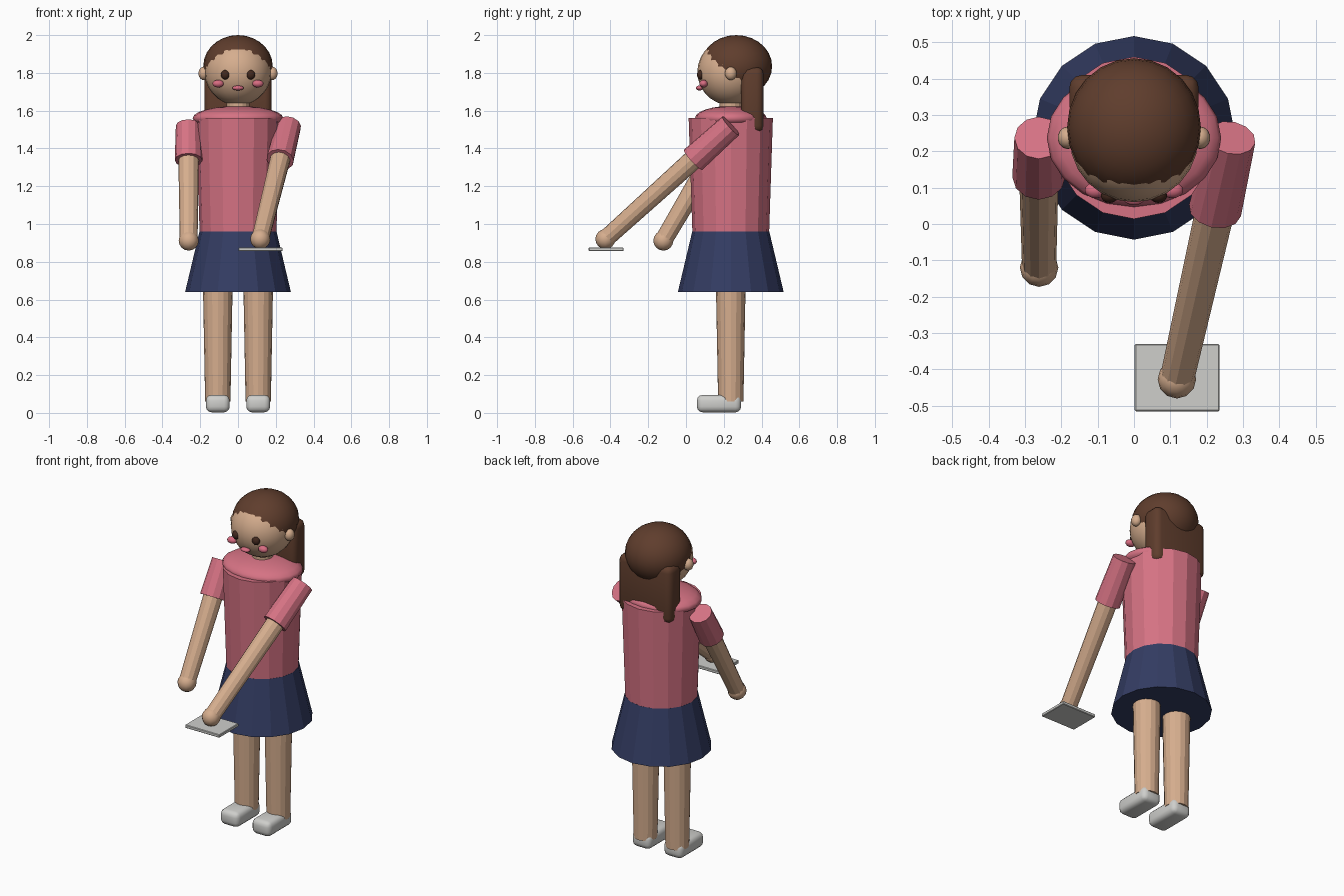
import bpy, bmesh, math
from mathutils import Vector, Matrix

cube = bpy.data.objects.get("Cube")
if cube:
    bpy.data.objects.remove(cube, do_unlink=True)


def material(name, rgb):
    m = bpy.data.materials.new(name)
    m.use_nodes = True
    m.diffuse_color = (*rgb, 1)
    m.node_tree.nodes["Principled BSDF"].inputs["Base Color"].default_value = (*rgb, 1)
    return m


skin = material("skin", (0.67, 0.42, 0.27))
hair = material("brown hair", (0.115, 0.047, 0.026))
pink = material("pink shirt", (0.67, 0.17, 0.23))
rose = material("rose blush", (0.68, 0.15, 0.22))
navy = material("navy skirt", (0.034, 0.046, 0.125))
grey = material("light grey", (0.62, 0.62, 0.60))
dark = material("dark eye", (0.055, 0.022, 0.013))


def finish(name, bm, mat, smooth=False):
    bmesh.ops.recalc_face_normals(bm, faces=bm.faces)
    for f in bm.faces:
        f.smooth = smooth
    mesh = bpy.data.meshes.new(name)
    bm.to_mesh(mesh)
    bm.free()
    mesh.materials.append(mat)
    obj = bpy.data.objects.new(name, mesh)
    bpy.context.collection.objects.link(obj)
    return obj


def ball(name, centre, radii, mat, segs=24, rings=14):
    bm = bmesh.new()
    bmesh.ops.create_uvsphere(bm, u_segments=segs, v_segments=rings, radius=1)
    bm.transform(Matrix.Translation(centre) @ Matrix.Diagonal((*radii, 1)))
    return finish(name, bm, mat, True)


def tube(name, a, b, ra, rb, mat, sides=16):
    """Capped, tapered tube running from point a to point b."""
    a, b = Vector(a), Vector(b)
    bm = bmesh.new()
    bmesh.ops.create_cone(bm, cap_ends=True, segments=sides, radius1=ra,
                          radius2=rb, depth=(b - a).length)
    turn = (b - a).to_track_quat("Z", "Y").to_matrix().to_4x4()
    bm.transform(Matrix.Translation((a + b) / 2) @ turn)
    return finish(name, bm, mat)


def block(name, low, high, mat, bevel, segments=3):
    low, high = Vector(low), Vector(high)
    bm = bmesh.new()
    bmesh.ops.create_cube(bm, size=1)
    bm.transform(Matrix.Translation((low + high) / 2)
                 @ Matrix.Diagonal((*(high - low), 1)))
    obj = finish(name, bm, mat, segments > 1)
    mod = obj.modifiers.new("rounded edges", "BEVEL")
    mod.width, mod.segments = bevel, segments
    return obj


Y = 0.237  # depth of the body axis

# Torso, shoulders and skirt
tube("torso", (0, Y, 0.95), (0, Y, 1.56), 0.203, 0.223, pink)
ball("shoulders", (0, Y, 1.56), (0.24, 0.19, 0.065), pink, 20, 12)
tube("skirt", (0, Y, 0.64), (0, Y, 0.96), 0.28, 0.204, navy)
tube("neck", (0, Y, 1.57), (0, Y, 1.68), 0.06, 0.06, skin)

# Head and hair
ball("head", (0, Y, 1.805), (0.177, 0.177, 0.177), skin)
ball("hair_cap", (0, 0.266, 1.835), (0.184, 0.19, 0.165), hair)
block("back_hair", (-0.178, 0.29, 1.485), (0.178, 0.41, 1.83), hair, 0.035)
ball("mouth", (0, 0.072, 1.72), (0.03, 0.02, 0.013), rose, 16, 10)

# Paired parts: face details, legs and shoes
for side, s in (("left", 1), ("right", -1)):
    ball(side + "_ear", (s * 0.182, Y, 1.797), (0.028, 0.031, 0.035), skin, 14, 10)
    ball(side + "_eye", (s * 0.067, 0.078, 1.79), (0.024, 0.02, 0.025), dark, 14, 10)
    ball(side + "_cheek", (s * 0.105, 0.093, 1.743), (0.03, 0.022, 0.02), rose, 16, 10)
    tube(side + "_leg", (s * 0.107, Y, 0.06), (s * 0.107, Y, 0.7), 0.067, 0.079, skin)
    block(side + "_shoe", (s * 0.107 - 0.063, 0.058, 0.003),
          (s * 0.107 + 0.063, 0.292, 0.095), grey, 0.03)

# Arms: each runs straight from shoulder to hand, sleeve covers the first third
arms = {"left": ((0.268, Y, 1.52), (0.118, -0.427, 0.92)),
        "right": ((-0.262, Y, 1.52), (-0.261, -0.12, 0.912))}
for side, (shoulder, hand) in arms.items():
    shoulder, hand = Vector(shoulder), Vector(hand)
    cuff = shoulder.lerp(hand, 0.3)
    tube(side + "_sleeve", shoulder, cuff, 0.067, 0.073, pink, 12)
    tube(side + "_arm", shoulder.lerp(hand, 0.1), hand, 0.056, 0.047, skin, 12)
    ball(side + "_hand", hand, (0.053, 0.053, 0.053), skin, 12, 8)

# Flat tablet under the left hand
block("tablet", (0.002, -0.515, 0.856), (0.235, -0.33, 0.875), grey, 0.003, 1)
